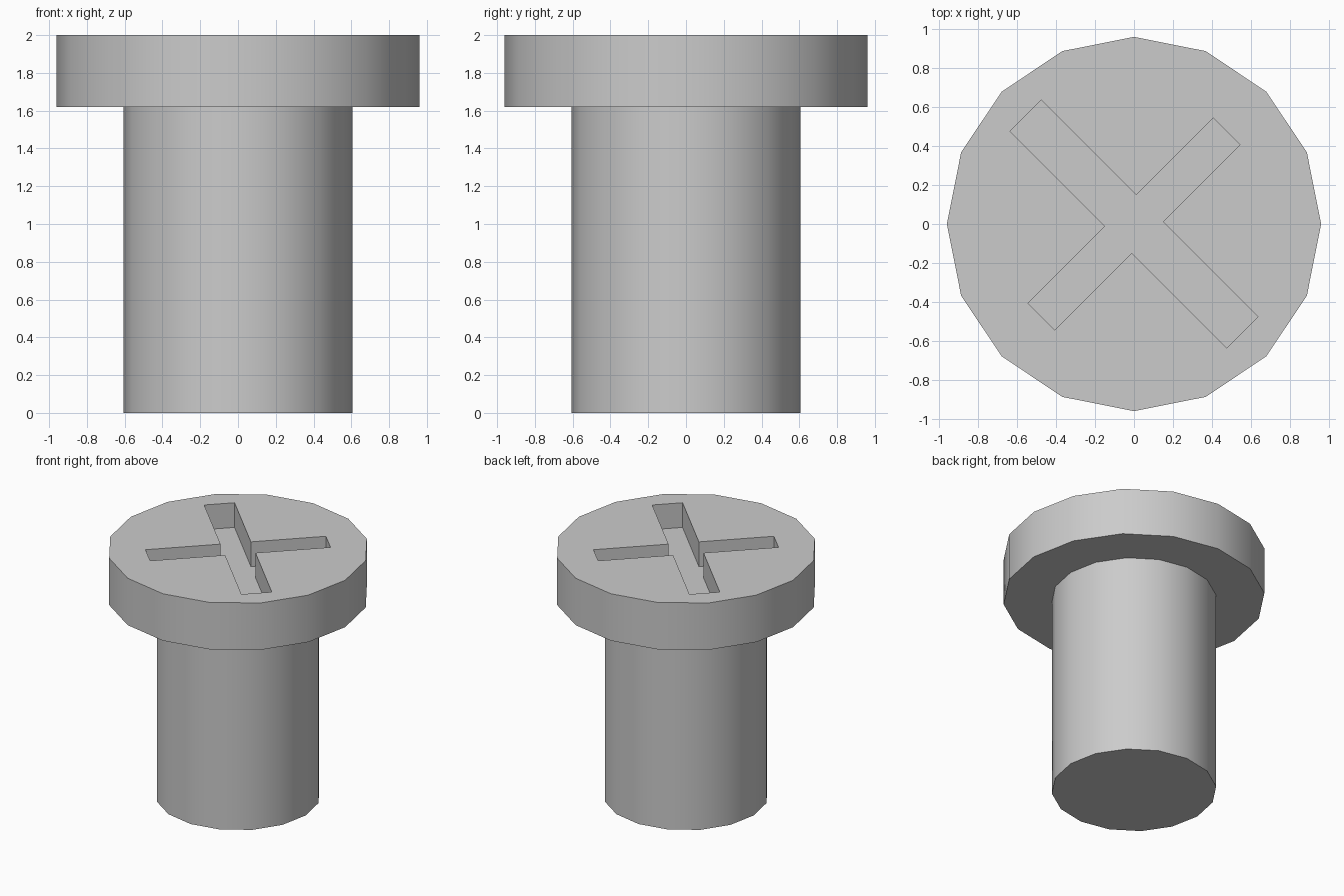
import bpy, bmesh
from math import cos, sin, radians, pi, tau

if "Cube" in bpy.data.objects:
    bpy.data.objects.remove(bpy.data.objects["Cube"])

SIDES = 16
SLOT_DEPTH = 0.2

grey = bpy.data.materials.new("plain grey")
grey.use_nodes = True
colour = (0.6, 0.6, 0.6, 1)
grey.diffuse_color = colour
grey.node_tree.nodes["Principled BSDF"].inputs["Base Color"].default_value = colour


def stack_rings(name, rings):
    """Closed solid skinned through a stack of matching point loops."""
    bm = bmesh.new()
    loops = [[bm.verts.new(p) for p in ring] for ring in rings]
    for low, high in zip(loops, loops[1:]):
        for i in range(len(low)):
            j = (i + 1) % len(low)
            bm.faces.new((low[i], low[j], high[j], high[i]))
    bm.faces.new(loops[0][::-1])
    bm.faces.new(loops[-1])
    bmesh.ops.recalc_face_normals(bm, faces=bm.faces)
    mesh = bpy.data.meshes.new(name)
    bm.to_mesh(mesh)
    bm.free()
    mesh.materials.append(grey)
    obj = bpy.data.objects.new(name, mesh)
    bpy.context.collection.objects.link(obj)
    return obj


def circle(radius, z):
    return [(radius * cos(tau * i / SIDES), radius * sin(tau * i / SIDES), z)
            for i in range(SIDES)]


def cross(z):
    """Cross outline with one long and one short bar."""
    short_half, short_width = 0.672, 0.097
    long_half, long_width = 0.787, 0.113
    corner = [(short_half, short_width), (long_width, short_width), (long_width, long_half)]
    points = []
    for sx, sy in ((1, 1), (-1, 1), (-1, -1), (1, -1)):
        arm = corner if sx * sy > 0 else corner[::-1]
        points += [(sx * u, sy * v, z) for u, v in arm]
    return points


# Shaft and head in one turned solid
screw = stack_rings("screw_body", [circle(0.605, 0), circle(0.605, 1.62),
                                   circle(0.96, 1.62), circle(0.96, 2)])

# Cross slot cut into the head
cutter = stack_rings("slot_cutter", [cross(2 - SLOT_DEPTH), cross(2.1)])
cutter.rotation_euler.z = radians(45)
cutter.hide_render = True

cut = screw.modifiers.new("cross_slot", "BOOLEAN")
cut.operation = "DIFFERENCE"
cut.solver = "EXACT"
cut.object = cutter
bpy.ops.object.select_all(action="DESELECT")
screw.select_set(True)
bpy.context.view_layer.objects.active = screw
bpy.ops.object.modifier_apply(modifier=cut.name)
bpy.data.objects.remove(cutter)

# Smooth round walls, crisp rims
bpy.ops.object.shade_smooth_by_angle(angle=pi / 6)
